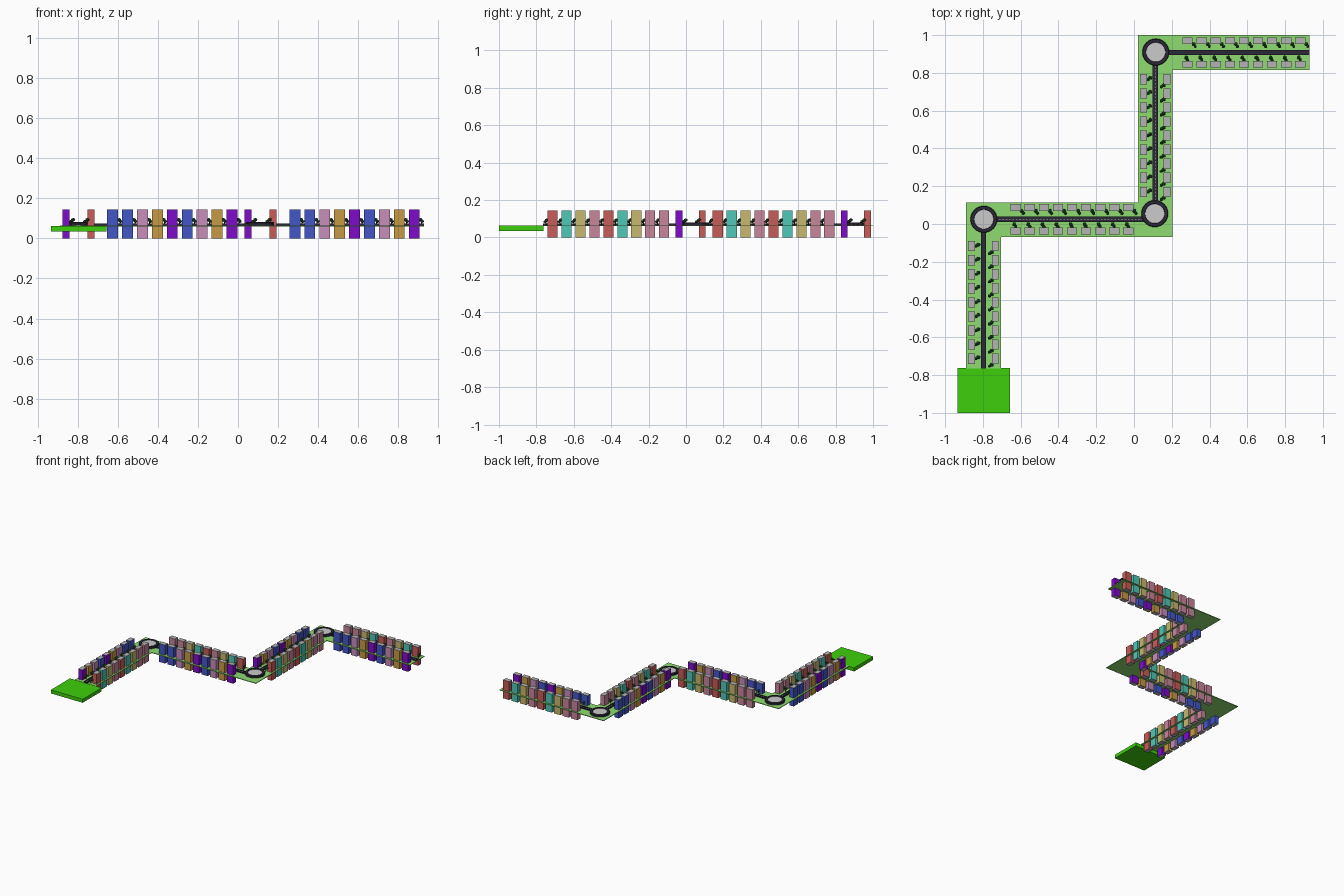
import bpy, bmesh, math
from mathutils import Matrix, Vector

if "Cube" in bpy.data.objects:
    bpy.data.objects.remove(bpy.data.objects["Cube"])


def mat(name, hexcol):
    rgb = [int(hexcol[i:i + 2], 16) / 255 for i in (0, 2, 4)]
    m = bpy.data.materials.new(name)
    m.diffuse_color = [c / 12.92 if c < 0.04 else ((c + 0.055) / 1.055) ** 2.4 for c in rgb] + [1]
    m.use_nodes = True
    m.node_tree.nodes["Principled BSDF"].inputs["Base Color"].default_value = m.diffuse_color
    return m


GREY = mat("roof_grey", "B4B4B4")
GRASS, PAD = mat("grass", "8EDC70"), mat("pad_green", "3FCF0C")
TAR, DASH = mat("asphalt", "2C2838"), mat("road_line", "E8E8E8")
LEAF, BARK = mat("leaf", "24582C"), mat("bark", "5A3A22")
PURPLE, ORANGE, PINK, BLUE = (mat("wall_purple", "7F0CCB"), mat("wall_orange", "C79A45"),
                              mat("wall_pink", "C88DBB"), mat("wall_blue", "4456C8"))
RED, TEAL, TAN, ROSE = (mat("wall_red", "C85C58"), mat("wall_teal", "50C8B8"),
                        mat("wall_tan", "C8B870"), mat("wall_rose", "C8869C"))
LEFT = [PURPLE, ORANGE, PINK, BLUE, PURPLE, ORANGE, PINK, BLUE, BLUE]
RIGHT = [RED, TEAL, TAN, ROSE, RED, TEAL, TAN, ROSE, ROSE]
STEP = 0.0745


def finish(bm, name, mats, xf=Matrix()):
    me = bpy.data.meshes.new(name)
    bm.to_mesh(me)
    bm.free()
    for m in mats:
        me.materials.append(m)
    ob = bpy.data.objects.new(name, me)
    ob.matrix_world = xf
    bpy.context.collection.objects.link(ob)
    return ob


def paint(verts, idx):
    for f in {f for v in verts for f in v.link_faces}:
        f.material_index = idx


def box(bm, x0, x1, y0, y1, z0, z1, idx=0):
    m = Matrix.Translation(((x0 + x1) / 2, (y0 + y1) / 2, (z0 + z1) / 2)) @ \
        Matrix.Diagonal((x1 - x0, y1 - y0, z1 - z0, 1))
    vs = bmesh.ops.create_cube(bm, size=1, matrix=m)["verts"]
    paint(vs, idx)
    return vs


def tree(bm, x, y):
    # leaning trunk with two leafy clumps
    lean = Matrix.Translation((x, y, 0.075)) @ Matrix.Rotation(0.35, 4, 'Y')
    vs = bmesh.ops.create_cone(bm, cap_ends=True, segments=6, radius1=0.003, radius2=0.002,
                               depth=0.024, matrix=lean)["verts"]
    paint(vs, 1)
    for dx, dy, z, r in ((0.006, 0.004, 0.093, 0.011), (-0.006, -0.004, 0.085, 0.009)):
        m = Matrix.Translation((x + dx, y + dy, z)) @ Matrix.Diagonal((1.1, 1, 0.9, 1))
        vs = bmesh.ops.create_icosphere(bm, subdivisions=1, radius=r, matrix=m)["verts"]
        paint(vs, 0)


def street(n, x, y, turn, road0, road1):
    """One straight street, built along local +y and turned into place."""
    xf = Matrix.Translation((x, y, 0)) @ Matrix.Rotation(turn, 4, 'Z')
    # two rows of tower blocks with grey roofs
    for side, cols, label in ((-1, LEFT, "left"), (1, RIGHT, "right")):
        for i, col in enumerate(cols):
            bm = bmesh.new()
            c, s = side * 0.0625, i * STEP
            box(bm, c - 0.018, c + 0.018, s - 0.027, s + 0.027, 0, 0.145)
            bm.normal_update()
            for f in bm.faces:
                f.material_index = 0 if abs(f.normal.z) > 0.5 else 1
            finish(bm, f"building_{n}_{label}_{i + 1}", [GREY, col], xf)
    # road with raised kerbs and dashed centre line
    bm = bmesh.new()
    box(bm, -0.013, 0.013, road0, road1, 0.063, 0.070)
    for k in (-1, 1):
        c = k * 0.0125
        box(bm, c - 0.0015, c + 0.0015, road0, road1, 0.063, 0.074)
    s = road0 + 0.006
    while s + 0.009 < road1:
        box(bm, -0.001, 0.001, s, s + 0.009, 0.069, 0.0708, 1)
        s += 0.018
    finish(bm, f"road_{n}", [TAR, DASH], xf)
    # staggered trees along both kerbs
    bm = bmesh.new()
    for i in range(9):
        tree(bm, -0.033, i * STEP + 0.004)
        tree(bm, 0.038, i * STEP - 0.036)
    finish(bm, f"trees_{n}", [LEAF, BARK], xf)


def roundabout(n, x, y):
    # dark ring swept from a rectangular profile, around a grey island
    bm = bmesh.new()
    seg, prof = 40, ((0.071, 0.064), (0.071, 0.078), (0.068, 0.081),
                     (0.053, 0.081), (0.051, 0.078), (0.051, 0.064))
    rings = [[bm.verts.new((r * math.cos(a), r * math.sin(a), z)) for r, z in prof]
             for a in (2 * math.pi * i / seg for i in range(seg))]
    for i in range(seg):
        a, b = rings[i], rings[(i + 1) % seg]
        for j in range(len(prof)):
            k = (j + 1) % len(prof)
            bm.faces.new((a[j], b[j], b[k], a[k]))
    bmesh.ops.recalc_face_normals(bm, faces=bm.faces)
    finish(bm, f"roundabout_ring_{n}", [TAR], Matrix.Translation((x, y, 0)))
    bm = bmesh.new()
    bmesh.ops.create_cone(bm, cap_ends=True, segments=seg, radius1=0.0515, radius2=0.0515, depth=0.014)
    finish(bm, f"roundabout_island_{n}", [], Matrix.Translation((x, y, 0.071)))


# zigzag lawn as one thin extruded outline
bm = bmesh.new()
outline = [(-0.89, -0.765), (-0.705, -0.765), (-0.705, -0.07), (0.205, -0.07), (0.205, 0.815),
           (0.93, 0.815), (0.93, 1.0), (0.02, 1.0), (0.02, 0.115), (-0.89, 0.115)]
face = bm.faces.new([bm.verts.new((x, y, 0.060)) for x, y in outline])
top = bmesh.ops.extrude_face_region(bm, geom=[face])["geom"]
bmesh.ops.translate(bm, vec=Vector((0, 0, 0.005)), verts=[v for v in top if isinstance(v, bmesh.types.BMVert)])
bmesh.ops.recalc_face_normals(bm, faces=bm.faces)
finish(bm, "lawn", [GRASS])

# start pad
bm = bmesh.new()
box(bm, -0.935, -0.657, -1.0, -0.763, 0.035, 0.063)
finish(bm, "start_pad", [PAD])

# four streets and the three corner roundabouts
Q = math.pi / 2
street(1, -0.797, -0.713, 0, -0.052, 0.675)
street(2, -0.030, 0.025, Q, -0.085, 0.700)
street(3, 0.113, 0.170, 0, -0.050, 0.675)
street(4, 0.880, 0.908, Q, -0.050, 0.700)
for n, (x, y) in enumerate(((-0.795, 0.025), (0.110, 0.055), (0.115, 0.910)), 1):
    roundabout(n, x, y)
